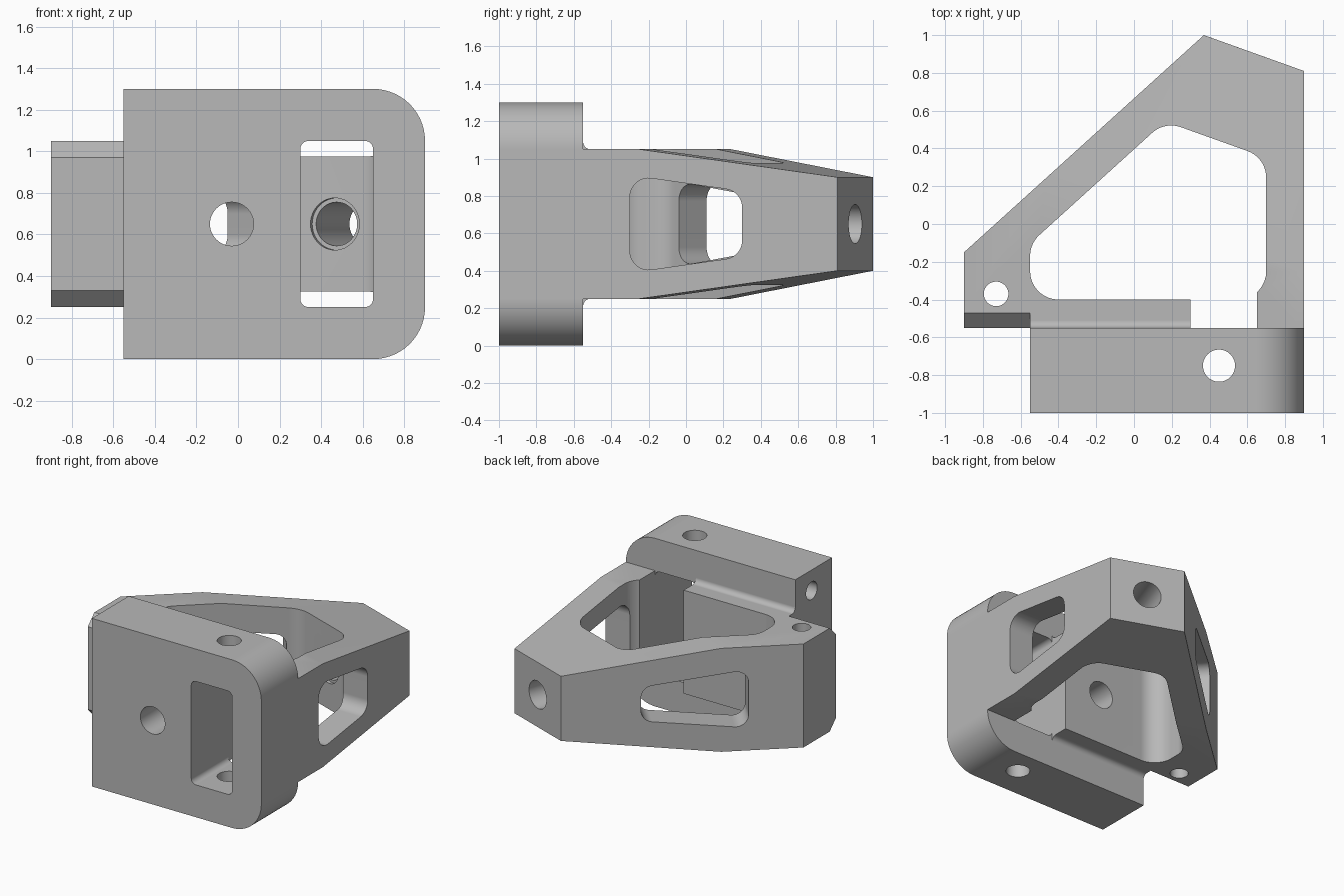
import bpy, bmesh, math
from mathutils import Vector

cube = bpy.data.objects.get("Cube")
if cube:
    bpy.data.objects.remove(cube, do_unlink=True)

X, Y, Z = Vector((1, 0, 0)), Vector((0, 1, 0)), Vector((0, 0, 1))
MID = 0.65                                   # height of the symmetry plane

grey = bpy.data.materials.new("machined grey")
grey.use_nodes = True
grey.diffuse_color = (0.48, 0.48, 0.48, 1)
grey.node_tree.nodes["Principled BSDF"].inputs["Base Color"].default_value = (0.48, 0.48, 0.48, 1)


def rounded(points, radii, steps=9):
    """Polygon with filleted corners; radii is one number or one per corner."""
    if not isinstance(radii, list):
        radii = [radii] * len(points)
    pts, out = [Vector(p) for p in points], []
    for i, (p, r) in enumerate(zip(pts, radii)):
        if r == 0:
            out.append(p)
            continue
        d1 = (pts[i - 1] - p).normalized()
        d2 = (pts[(i + 1) % len(pts)] - p).normalized()
        half = d1.angle(d2) / 2
        c = p + (d1 + d2).normalized() * r / math.sin(half)
        s, e = p + d1 * r / math.tan(half) - c, p + d2 * r / math.tan(half) - c
        phi = math.pi - 2 * half
        for k in range(steps + 1):
            f = k / steps
            out.append(c + (s * math.sin((1 - f) * phi) + e * math.sin(f * phi)) / math.sin(phi))
    return out


def circle(cx, cy, r, n=48):
    return [(cx + r * math.cos(2 * math.pi * i / n), cy + r * math.sin(2 * math.pi * i / n))
            for i in range(n)]


def prism(name, profile, u, v, a, b, origin=Vector()):
    """Extrude a profile drawn on axes u, v along their cross product from a to b."""
    w = u.cross(v)
    bm = bmesh.new()
    base = bm.faces.new([bm.verts.new(origin + u * p[0] + v * p[1] + w * a) for p in profile])
    new = bmesh.ops.extrude_face_region(bm, geom=[base])["geom"]
    bmesh.ops.translate(bm, vec=w * (b - a), verts=[g for g in new if isinstance(g, bmesh.types.BMVert)])
    bmesh.ops.recalc_face_normals(bm, faces=bm.faces)
    mesh = bpy.data.meshes.new(name)
    bm.to_mesh(mesh)
    bm.free()
    mesh.materials.append(grey)
    ob = bpy.data.objects.new(name, mesh)
    bpy.context.collection.objects.link(ob)
    return ob


def combine(target, tool, operation="DIFFERENCE"):
    tool.hide_render = True
    mod = target.modifiers.new(operation.lower(), "BOOLEAN")
    mod.object, mod.operation, mod.solver = tool, operation, "EXACT"
    bpy.context.view_layer.objects.active = target
    bpy.ops.object.modifier_apply(modifier=mod.name)
    bpy.data.objects.remove(tool, do_unlink=True)


def flip(profile):
    return [(p[0], 2 * MID - p[1]) for p in profile]


# Directions of the two angled walls
along = Vector((1.27, 1.15, 0)).normalized()
nose = Vector((0.19, 0.53, 0)).normalized()
nose_side = nose.cross(Z)

# Triangular frame, with a tongue that sinks into the front block
outer = [(-0.9, -0.55), (-0.5, -0.55), (-0.5, -0.7), (0.85, -0.7), (0.85, -0.55),
         (0.9, -0.55), (0.9, 0.81), (0.37, 1), (-0.9, -0.15)]
frame = prism("frame", outer, X, Y, 0.25, 1.05)
cavity = rounded([(-0.55, -0.4), (0.7, -0.4), (0.7, 0.351), (0.163, 0.543), (-0.55, -0.103)], 0.15)
combine(frame, prism("cavity_cutter", cavity, X, Y, 0, 1.4))
gap = [(0.3, -0.8), (0.65, -0.8), (0.65, -0.3), (0.3, -0.3)]
combine(frame, prism("gap_cutter", gap, X, Y, 0, 1.4))

# Taper toward the nose and front chamfer of the ear, above and below
taper = [(-0.332, 1.11), (1.266, 0.87), (1.266, 1.11)]
chamfer = [(-0.45, 1.07), (-0.6, 0.92), (-0.6, 1.07)]
for shape in (lambda p: p, flip):
    combine(frame, prism("taper_cutter", shape(taper), nose, Z, -2, 2))
    combine(frame, prism("chamfer_cutter", shape(chamfer), Y, Z, -1, -0.55))

# Windows in the straight and the slanted wall
window = rounded([(-0.3, 0.39), (0.3, 0.475), (0.3, 0.825), (-0.3, 0.91)], 0.1)
combine(frame, prism("side_window_cutter", window, Y, Z, 0.6, 1))
window = rounded([(0, -0.225), (0.76, -0.13), (0.76, 0.13), (0, 0.225)], 0.09)
combine(frame, prism("slanted_window_cutter", window, along, Z, -0.1, 0.35, Vector((-0.613, 0.11, MID))))

# Nose bore with an inner counterbore, and the ear hole
centre = Vector((0.635, 0.905, MID))
combine(frame, prism("nose_bore_cutter", circle(0, 0, 0.105), nose_side, Z, -0.1, 0.6, centre))
combine(frame, prism("counterbore_cutter", circle(0, 0, 0.125), nose_side, Z, 0.475, 0.6, centre))
combine(frame, prism("ear_hole_cutter", circle(-0.73, -0.37, 0.065), X, Y, 0, 1.4))

# Front block, rounded at one end
plate = rounded([(-0.55, 0), (0.9, 0), (0.9, 1.3), (-0.55, 1.3)], [0, 0.25, 0.25, 0], 14)
body = prism("bracket_body", plate, X, Z, 0.55, 1)
combine(body, frame, "UNION")

# Concave fillets where the block meets the frame wall
fillet = [(-0.57, 1.03), (-0.51, 1.03)]
for i in range(9):
    t = math.pi / 2 * i / 8
    fillet.append((-0.51 - 0.04 * math.sin(t), 1.09 - 0.04 * math.cos(t)))
fillet.append((-0.57, 1.09))
for shape in (lambda p: p, flip):
    combine(body, prism("wall_fillet", shape(fillet), Y, Z, -0.55, 0.3), "UNION")

# Slot and bores of the front block
slot = rounded([(0.3, 0.25), (0.65, 0.25), (0.65, 1.05), (0.3, 1.05)], 0.04)
combine(body, prism("slot_cutter", slot, X, Z, 0.5, 1.1))
combine(body, prism("front_bore_cutter", circle(-0.03, MID, 0.105), X, Z, 0.3, 1.1))
combine(body, prism("pin_hole_cutter", circle(0.45, -0.75, 0.085), X, Y, -0.1, 1.4))
for height in (1.14, 0.16):
    combine(body, prism("end_hole_cutter", circle(-0.75, height, 0.068), Y, Z, -0.7, 0.1))

# Smooth curved walls, crisp edges
bpy.ops.object.select_all(action="DESELECT")
body.select_set(True)
bpy.context.view_layer.objects.active = body
bpy.ops.object.shade_smooth_by_angle(angle=math.radians(20))
weighted = body.modifiers.new("weighted normals", "WEIGHTED_NORMAL")
weighted.keep_sharp = True
